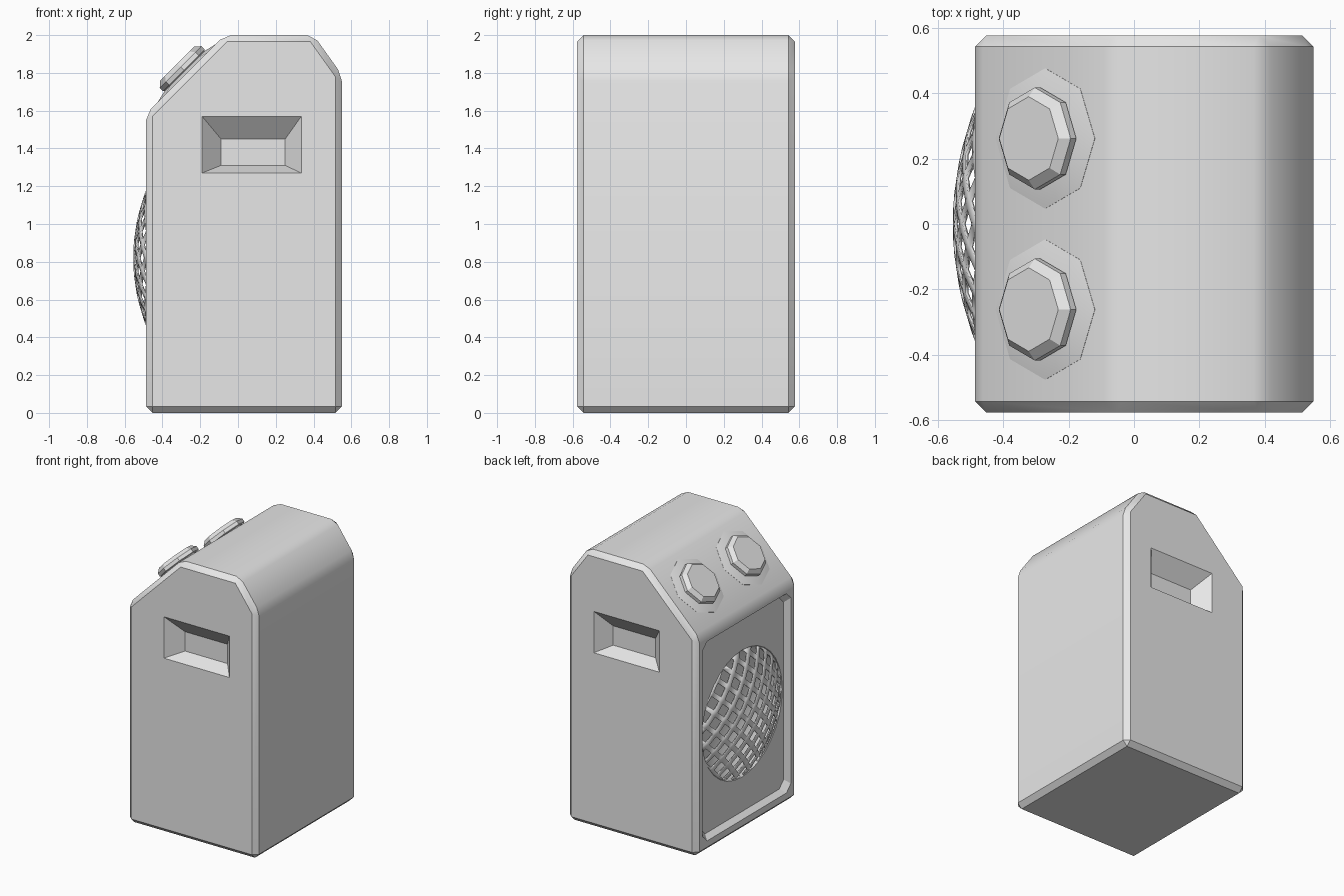
import bpy
import bmesh
import math
from mathutils import Vector, Matrix

old = bpy.data.objects.get("Cube")
if old:
    bpy.data.objects.remove(old, do_unlink=True)

grey = bpy.data.materials.new("light_grey")
grey.use_nodes = True
grey.diffuse_color = (0.8, 0.8, 0.8, 1)
grey.node_tree.nodes["Principled BSDF"].inputs["Base Color"].default_value = (0.8, 0.8, 0.8, 1)


def finish(name, bm):
    bmesh.ops.recalc_face_normals(bm, faces=bm.faces)
    mesh = bpy.data.meshes.new(name)
    bm.to_mesh(mesh)
    bm.free()
    mesh.materials.append(grey)
    ob = bpy.data.objects.new(name, mesh)
    bpy.context.collection.objects.link(ob)
    return ob


def activate(ob):
    bpy.ops.object.select_all(action='DESELECT')
    ob.select_set(True)
    bpy.context.view_layer.objects.active = ob


def smooth(ob, angle=30):
    activate(ob)
    bpy.ops.object.shade_smooth_by_angle(angle=math.radians(angle))


def loft(rings):
    """Closed solid through rings of equal point count."""
    bm = bmesh.new()
    loops = [[bm.verts.new(p) for p in ring] for ring in rings]
    n = len(loops[0])
    for a, b in zip(loops, loops[1:]):
        for i in range(n):
            j = (i + 1) % n
            bm.faces.new((a[i], a[j], b[j], b[i]))
    bm.faces.new(loops[0])
    bm.faces.new(loops[-1])
    return bm


def cut(ob, bm):
    cutter = finish("cutter", bm)
    cutter.hide_render = True
    mod = ob.modifiers.new("cut", 'BOOLEAN')
    mod.operation = 'DIFFERENCE'
    mod.solver = 'EXACT'
    mod.object = cutter
    activate(ob)
    bpy.ops.object.modifier_apply(modifier=mod.name)
    bpy.data.objects.remove(cutter, do_unlink=True)


def circle(r, n):
    return [(r * math.cos(2 * math.pi * i / n), r * math.sin(2 * math.pi * i / n)) for i in range(n)]


# Cabinet: chamfered side profile extruded across the width
profile = [(-0.487, 0), (0.55, 0), (0.55, 1.79), (0.40, 2.0), (-0.07, 2.0), (-0.487, 1.583)]
bm = loft([[(x, y, z) for x, z in profile] for y in (-0.577, 0.577)])
bmesh.ops.bevel(bm, geom=bm.edges[:], offset=0.034, segments=1, affect='EDGES', profile=0.5)
cabinet = finish("cabinet", bm)

# Sloped hand holds on both sides
for s in (-1, 1):
    rings = []
    for y, x0, x1, z0, z1 in ((0.65, -0.19, 0.335, 1.27, 1.57),
                              (0.577, -0.19, 0.335, 1.27, 1.57),
                              (0.477, -0.09, 0.25, 1.31, 1.45)):
        rings.append([(x0, s * y, z0), (x1, s * y, z0), (x1, s * y, z1), (x0, s * y, z1)])
    cut(cabinet, loft(rings))


# Recessed speaker panel with clipped corners
def panel_ring(x, inset, c=0.05):
    w, z0, z1 = 0.505 - inset, 0.08 + inset, 1.525 - inset
    return [(x, -w + c, z0), (x, w - c, z0), (x, w, z0 + c), (x, w, z1 - c),
            (x, w - c, z1), (x, -w + c, z1), (x, -w, z1 - c), (x, -w, z0 + c)]


cut(cabinet, loft([panel_ring(-0.6, 0), panel_ring(-0.487, 0), panel_ring(-0.45, 0.03)]))

# Bowl behind the grille
GZ = 0.82
cut(cabinet, loft([[(x, a, GZ + b) for a, b in circle(r, 32)]
                   for x, r in ((-0.47, 0.46), (-0.45, 0.46), (-0.36, 0.38), (-0.30, 0.24), (-0.28, 0.1))]))
smooth(cabinet)

# Domed grille: diagonal lattice trimmed to a disc and bulged outward
pitch, strip, half = 0.1, 0.034, 6
marks = []
for k in range(-half, half):
    c = (k + 0.5) * pitch
    marks += [c - strip / 2, c + strip / 2]
bm = bmesh.new()
grid = [[bm.verts.new((0, u, v)) for v in marks] for u in marks]
for i in range(len(marks) - 1):
    for j in range(len(marks) - 1):
        if i % 2 and j % 2:
            continue
        bm.faces.new((grid[i][j], grid[i + 1][j], grid[i + 1][j + 1], grid[i][j + 1]))
bmesh.ops.rotate(bm, verts=bm.verts, cent=(0, 0, 0), matrix=Matrix.Rotation(math.pi / 4, 3, 'X'))
for a, b in circle(1, 32):
    bmesh.ops.bisect_plane(bm, geom=bm.verts[:] + bm.edges[:] + bm.faces[:],
                           plane_co=(0, a * 0.46, b * 0.46), plane_no=(0, a, b), clear_outer=True)
for v in bm.verts:
    v.co.x = -0.555 + (v.co.y ** 2 + v.co.z ** 2) / 1.9
    v.co.z += GZ
bmesh.ops.recalc_face_normals(bm, faces=bm.faces)
if sum(f.normal.x for f in bm.faces) > 0:
    bmesh.ops.reverse_faces(bm, faces=bm.faces)
mesh = bpy.data.meshes.new("speaker_grille")
bm.to_mesh(mesh)
bm.free()
mesh.materials.append(grey)
grille = bpy.data.objects.new("speaker_grille", mesh)
bpy.context.collection.objects.link(grille)
solid = grille.modifiers.new("thickness", 'SOLIDIFY')
solid.thickness = 0.01
solid.offset = -1
smooth(grille)

# Octagonal knobs on low collars, square to the sloped face
normal = Vector((-1, 0, 1)).normalized()
along = Vector((1, 0, 1)).normalized()
across = Vector((0, 1, 0))


def turned(name, y, steps):
    base = Vector((-0.2715, y, 1.7985))
    rings = [[base + normal * h + along * a + across * b for a, b in circle(r, 8)] for r, h in steps]
    return finish(name, loft(rings))


for side, y in (("left", -0.262), ("right", 0.262)):
    collar = turned("knob_collar_" + side, y, ((0.215, -0.01), (0.215, 0.001), (0.13, 0.02)))
    smooth(collar)
    turned("knob_" + side, y, ((0.14, 0.01), (0.156, 0.022), (0.156, 0.046), (0.128, 0.072)))
